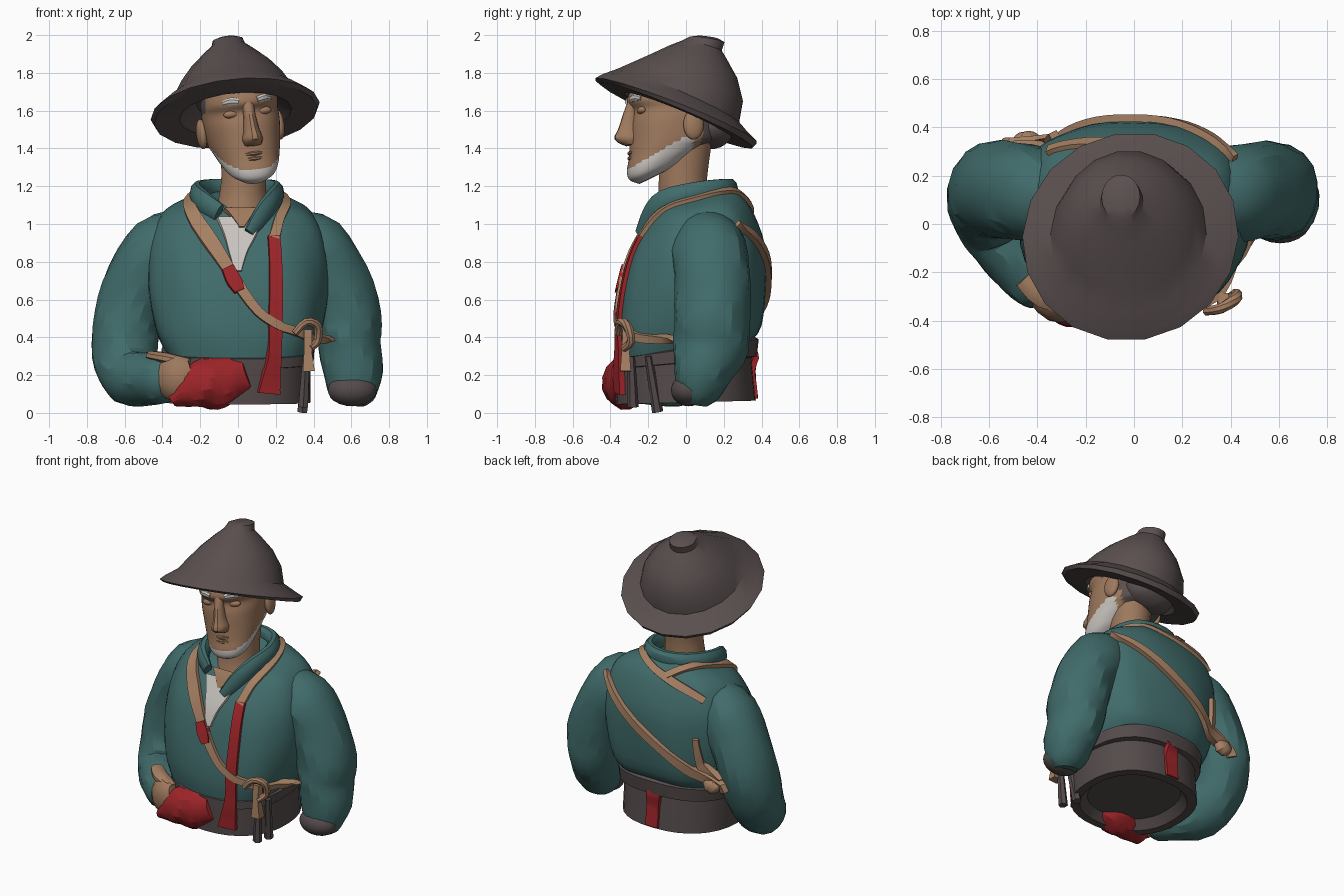
import bpy, bmesh, math, random
from mathutils import Vector, Matrix
from mathutils.bvhtree import BVHTree

random.seed(4)

def material(name, rgb):
    m = bpy.data.materials.new(name)
    m.diffuse_color = (*rgb, 1)
    return m

FELT = material("dark_felt", (0.105, 0.08, 0.08))
BELT = material("dark_leather", (0.09, 0.07, 0.07))
SKIN = material("skin", (0.34, 0.19, 0.11))
TEAL = material("teal_cloth", (0.052, 0.15, 0.147))
RED = material("red_cloth", (0.34, 0.018, 0.022))
TAN = material("tan_leather", (0.38, 0.215, 0.125))
WHITE = material("off_white", (0.58, 0.55, 0.52))

def spline(pts, sub):
    """Catmull-Rom resampling of tuples."""
    if sub < 2:
        return [tuple(p) for p in pts]
    out = []
    for i in range(len(pts) - 1):
        a, b, c, d = pts[max(i - 1, 0)], pts[i], pts[i + 1], pts[min(i + 2, len(pts) - 1)]
        for k in range(sub):
            t = k / sub
            out.append(tuple(q + 0.5 * t * (r - p + t * (2*p - 5*q + 4*r - s + t * (3*(q - r) + s - p)))
                             for p, q, r, s in zip(a, b, c, d)))
    return out + [tuple(pts[-1])]

def finish(name, bm, mats, rule=None, M=None, angle=32):
    bmesh.ops.recalc_face_normals(bm, faces=bm.faces)
    if rule:
        for f in bm.faces:
            f.material_index = rule(f.calc_center_median())
    if M:
        bm.transform(M)
    me = bpy.data.meshes.new(name)
    bm.to_mesh(me)
    bm.free()
    for m in mats:
        me.materials.append(m)
    ob = bpy.data.objects.new(name, me)
    bpy.context.collection.objects.link(ob)
    bpy.ops.object.select_all(action='DESELECT')
    ob.select_set(True)
    bpy.context.view_layer.objects.active = ob
    bpy.ops.object.shade_smooth_by_angle(angle=math.radians(angle))
    return ob

def skin_rows(rows):
    """Bridge closed rows of points and cap both ends."""
    bm = bmesh.new()
    vs = [[bm.verts.new(p) for p in r] for r in rows]
    n = len(rows[0])
    for a, b in zip(vs, vs[1:]):
        for j in range(n):
            k = (j + 1) % n
            bm.faces.new((a[j], a[k], b[k], b[j]))
    bm.faces.new(vs[0][::-1])
    bm.faces.new(vs[-1])
    return bm

def loft(name, rings, mats, n=28, power=2.0, sub=3, cx=0, fold=0, **kw):
    """Rings are (front y, front z, back y, back z, half width)."""
    rows = []
    for i, (yf, zf, yb, zb, rx) in enumerate(spline(rings, sub)):
        row = []
        for j in range(n):
            a = math.tau * j / n
            g = 1 + fold * math.sin(7 * a + 0.35 * i)
            c, s = (math.copysign(abs(v) ** (2 / power), v) * g for v in (math.cos(a), math.sin(a)))
            t = (1 + s) / 2
            row.append((cx + rx * c, yf + (yb - yf) * t, zf + (zb - zf) * t))
        rows.append(row)
    return finish(name, skin_rows(rows), mats, **kw)

def tube(name, pts, mat, ref=(1, 0, 0), n=16, sub=3, fold=0, **kw):
    """Points are (x, y, z, radius along ref, other radius)."""
    p = spline(pts, sub)
    rows = []
    for i, q in enumerate(p):
        t = (Vector(p[min(i + 1, len(p) - 1)][:3]) - Vector(p[max(i - 1, 0)][:3])).normalized()
        u = Vector(ref)
        u = (u - t * u.dot(t)).normalized()
        v = t.cross(u)
        row = []
        for j in range(n):
            a = math.tau * (j + 0.5) / n
            g = 1 + fold * (math.sin(4 * a + 1.1 * i) + random.uniform(-.6, .6))
            row.append(Vector(q[:3]) + (u * q[3] * math.cos(a) + v * q[4] * math.sin(a)) * g)
        rows.append(row)
    return finish(name, skin_rows(rows), [mat], **kw)

def blob(name, c, r, mat, noise=0, M=None):
    bm = bmesh.new()
    bmesh.ops.create_icosphere(bm, subdivisions=3, radius=1)
    for v in bm.verts:
        g = 1 + noise * math.sin(7 * v.co.x + 5 * v.co.z) + random.uniform(-noise, noise) * 0.4
        v.co = Vector(c) + Vector((v.co.x * r[0], v.co.y * r[1], v.co.z * r[2])) * g
    return finish(name, bm, [mat], M=M)

# Shirt torso and belts
torso = loft("shirt_torso", [(-.365, .29, .35, .38, .39), (-.375, .42, .40, .46, .44), (-.35, .62, .42, .66, .475),
                             (-.295, .83, .415, .88, .47), (-.215, .98, .36, 1.05, .425), (-.165, 1.06, .31, 1.13, .345),
                             (-.12, 1.10, .25, 1.19, .21)], [TEAL], n=48, power=2.65, fold=.012)
belt = loft("waist_belt", [(-.28, .10, .28, .12, .28), (-.32, .045, .31, .065, .33), (-.37, .045, .37, .065, .385),
                           (-.375, .28, .345, .31, .385), (-.34, .31, .31, .34, .35)], [BELT], n=32, power=2.3, sub=1)
upper_belt = loft("upper_belt", [(-.34, .23, .33, .29, .36), (-.375, .235, .375, .30, .40), (-.375, .285, .385, .39, .405),
                                 (-.34, .30, .35, .41, .37)], [BELT], n=32, power=2.5, sub=1)

# Sleeves: one hangs down, the other bends forward
upper = [(.28, .08, .95, .13, .15), (.40, .12, .87, .19, .20), (.515, .14, .70, .185, .20), (.58, .14, .50, .185, .20)]
right_sleeve = tube("hanging_sleeve", upper + [(.59, .13, .36, .165, .20), (.61, .09, .22, .16, .16),
                                               (.605, .06, .10, .125, .115), (.60, .05, .05, .08, .07)],
                    TEAL, n=18, sub=3, fold=.02, angle=22)
left_sleeve = tube("bent_sleeve", [(-x, y, z, a, b) for x, y, z, a, b in upper] +
                   [(-.60, .09, .32, .175, .18), (-.56, -.02, .19, .16, .155), (-.47, -.15, .18, .14, .14),
                    (-.39, -.25, .175, .12, .125), (-.36, -.28, .175, .09, .09)],
                   TEAL, n=18, sub=3, fold=.02, angle=22)
blob("sleeve_cuff", (.605, .015, .12), (.13, .095, .085), BELT)

# Collar
tube("shirt_collar", [(-.10, -.185, 1.06, .05, .025), (-.19, -.11, 1.12, .065, .04),
                      (-.215, .05, 1.165, .06, .04), (-.14, .19, 1.185, .055, .04), (0, .235, 1.19, .05, .04),
                      (.14, .19, 1.185, .055, .04), (.205, .05, 1.165, .06, .04), (.18, -.11, 1.12, .065, .04),
                      (.125, -.19, 1.04, .06, .03), (.06, -.245, .95, .035, .02)], TEAL, ref=(0, 0, 1), n=10)

# Ribbons that hug the body
vs, fs = [], []
for ob in (torso, belt, upper_belt, right_sleeve, left_sleeve):
    o = len(vs)
    vs += [v.co.copy() for v in ob.data.vertices]
    fs += [[o + k for k in f.vertices] for f in ob.data.polygons]
BODY = BVHTree.FromPolygons(vs, fs)

def ribbon(name, pts, mat, thick=.02, sub=5):
    """Points are (x, y, z, width), snapped to the nearest body surface."""
    p = spline(pts, sub)
    hits = [BODY.find_nearest(Vector(q[:3]))[:2] for q in p]
    last = len(p) - 1
    smooth = []
    for i in range(last + 1):
        tri = [hits[max(i - 1, 0)], hits[i], hits[min(i + 1, last)]]
        smooth.append((sum((h[0] for h in tri), Vector()) / 3 if 0 < i < last else hits[i][0],
                       sum((h[1] for h in tri), Vector()).normalized()))
    rows = []
    for i, (c, nrm) in enumerate(smooth):
        t = smooth[min(i + 1, last)][0] - smooth[max(i - 1, 0)][0]
        s = t.cross(nrm).normalized() * p[i][3] / 2
        rows.append([c - s - nrm * .02, c + s - nrm * .02, c + s * .9 + nrm * thick, c - s * .9 + nrm * thick])
    return finish(name, skin_rows(rows), [mat])

ribbon("undershirt", [(.01, -.25, 1.07, .26), (.01, -.29, .98, .19), (0, -.33, .88, .11), (0, -.36, .76, .04)], WHITE, .016)
ribbon("throat_skin", [(.02, -.20, 1.11, .2), (.02, -.24, 1.07, .12), (.02, -.28, 1.01, .03)], SKIN, .024)
ribbon("red_brace", [(.20, -.30, .97, .07), (.21, -.38, .75, .075), (.21, -.42, .5, .08), (.21, -.42, .3, .08),
                     (.18, -.42, .10, .13)], RED, .02)
ribbon("brace_shoulder_strap", [(.20, -.31, .96, .06), (.24, -.22, 1.08, .055), (.27, -.02, 1.17, .05),
                                (.22, .18, 1.2, .05), (.05, .33, 1.17, .05), (-.16, .37, 1.11, .06),
                                (-.37, .32, 1.02, .05)], TAN)
ribbon("front_strap", [(-.08, .35, 1.14, .05), (-.21, .22, 1.2, .05), (-.28, -.02, 1.2, .06), (-.25, -.22, 1.09, .08),
                       (-.16, -.31, .96, .09), (-.04, -.37, .76, .07), (.09, -.42, .57, .055), (.22, -.43, .47, .05),
                       (.35, -.40, .43, .05), (.45, -.28, .38, .05), (.48, -.06, .37, .04)], TAN, .025)
ribbon("red_strap_patch", [(-.055, -.37, .78, .07), (-.02, -.38, .71, .085), (.01, -.40, .655, .06)], RED, .033)
ribbon("back_strap", [(.42, .27, 1.0, .03), (.34, .42, .95, .05), (.12, .48, .80, .06), (-.15, .48, .64, .06),
                      (-.36, .46, .51, .07), (-.52, .40, .42, .06)], TAN, .03)
ribbon("back_strap_branch", [(-.38, .46, .76, .04), (-.40, .45, .62, .055), (-.43, .42, .47, .07)], TAN, .025)
ribbon("back_red_stripe", [(-.01, .42, .28, .1), (0, .42, .18, .1), (0, .42, .08, .1)], RED, .012)
blob("back_strap_knot", (-.44, .345, .46), (.06, .04, .05), TAN, .05)

# Knot, tag and keys at the hip
tube("strap_loop", [(.30, -.36, .42, .02, .02), (.36, -.35, .48, .022, .022), (.42, -.31, .46, .025, .025),
                    (.42, -.29, .38, .022, .022), (.38, -.33, .34, .02, .02)], TAN, ref=(0, 1, 0), n=8)
tube("hip_tag", [(.37, -.31, .44, .03, .035), (.37, -.32, .32, .03, .03), (.375, -.32, .22, .045, .04)], TAN, n=4, sub=1)
tube("key_long", [(.36, -.29, .30, .02, .02), (.345, -.28, .03, .03, .03)], BELT, n=6, sub=1)
tube("key_short", [(.37, -.20, .30, .02, .02), (.34, -.15, .005, .03, .03)], BELT, n=6, sub=1)

# Red bundle and the hand that holds it
tube("red_bundle", [(-.35, -.335, .06, .03, .05), (-.28, -.335, .105, .085, .09), (-.20, -.325, .145, .13, .115),
                    (-.10, -.32, .165, .14, .12), (-.01, -.33, .195, .115, .09), (.05, -.345, .215, .085, .05)],
     RED, ref=(0, 0, 1), n=16, fold=.035, angle=22)
tube("hand", [(-.38, -.27, .18, .10, .08), (-.32, -.335, .185, .125, .075), (-.24, -.35, .21, .08, .05)],
     SKIN, ref=(0, 0, 1), n=12)
tube("strap_wrap", [(-.46, -.23, .305, .025, .04), (-.38, -.30, .29, .03, .05), (-.26, -.34, .26, .03, .04)],
     TAN, ref=(0, 0, 1), n=8)

# Head, turned and tilted a little
def pose(roll, yaw):
    T = Matrix.Translation((0, 0, 1.6))
    return (T @ Matrix.Rotation(math.radians(roll), 4, 'Y') @ Matrix.Rotation(math.radians(yaw), 4, 'Z')
            @ T.inverted())

HEAD, TILT = pose(-7, 11), pose(-6, 0)

def head_colour(c):
    if c.y < .01 and c.z < 1.28 + .6 * (c.y + .31):
        return 1
    return 2 if (c.y > .05 and c.z > 1.40) or (c.y > -.12 and c.z > 1.6) else 0

loft("head", [(-.25, 1.205, -.10, 1.28, .07), (-.30, 1.225, -.03, 1.32, .12), (-.315, 1.27, .04, 1.37, .15),
              (-.305, 1.34, .12, 1.42, .172), (-.30, 1.42, .18, 1.45, .188), (-.295, 1.52, .20, 1.54, .20),
              (-.285, 1.59, .20, 1.60, .20), (-.315, 1.645, .20, 1.66, .20), (-.28, 1.74, .18, 1.74, .18)],
     [SKIN, WHITE, FELT], n=56, power=2.25, sub=6, rule=head_colour, M=HEAD)
blob("hair", (0, .13, 1.50), (.18, .125, .10), FELT, .02, M=HEAD)
tube("nose", [(0, -.29, 1.65, .03, .02), (0, -.30, 1.57, .032, .04), (0, -.30, 1.49, .042, .068),
              (0, -.30, 1.445, .055, .085), (0, -.295, 1.41, .045, .03)], SKIN, n=12, M=HEAD)
for z in (1.365, 1.338):
    tube("lip", [(-.07, -.275, z, .006, .01), (0, -.3, z, .012, .016), (.07, -.275, z, .006, .01)], SKIN,
         ref=(0, 0, 1), n=8, M=HEAD)
for s in (-1, 1):
    tube("eyebrow", [(s * .05, -.305, 1.645, .018, .014), (s * .09, -.293, 1.653, .022, .016),
                     (s * .125, -.265, 1.645, .014, .014)], WHITE, ref=(0, 0, 1), n=8, M=HEAD)
    blob("eyelid", (s * .085, -.255, 1.585), (.045, .025, .022), SKIN, M=HEAD)
    blob("ear", (s * .21, 0, 1.50), (.028, .055, .08), SKIN, M=HEAD)
tube("neck", [(.03, .01, 1.45, .13, .13), (.03, -.015, 1.26, .12, .13), (.025, -.02, 1.13, .13, .13),
              (.02, -.04, 1.0, .15, .14)], SKIN)

# Wide-brimmed hat
loft("hat", [(-.24, 1.74, .21, 1.56, .2), (-.33, 1.695, .22, 1.47, .30), (-.455, 1.745, .355, 1.405, .435),
             (-.485, 1.77, .38, 1.43, .45), (-.45, 1.79, .335, 1.475, .41), (-.37, 1.82, .285, 1.535, .325),
             (-.29, 1.855, .305, 1.65, .285), (-.19, 1.90, .275, 1.77, .22), (-.09, 1.947, .22, 1.87, .14),
             (-.02, 1.975, .19, 1.92, .09), (.02, 1.995, .205, 1.965, .08), (.06, 2.0, .17, 1.985, .045)],
     [FELT], n=18, sub=1, cx=-.015, M=TILT, angle=25)
